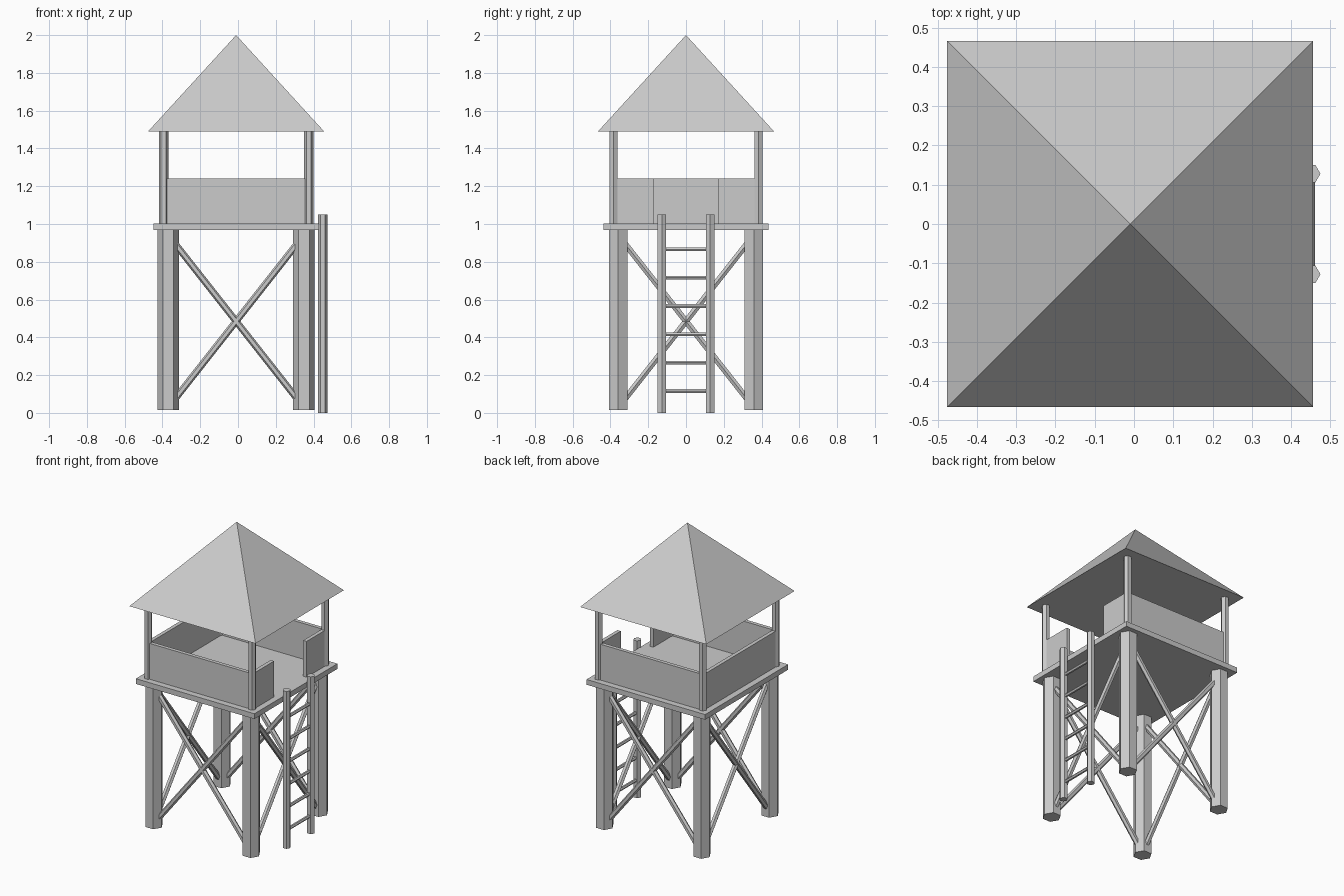
import bpy, bmesh, math
from mathutils import Vector, Matrix

if "Cube" in bpy.data.objects:
    bpy.data.objects.remove(bpy.data.objects["Cube"])

CX = -0.01  # tower centre; the ladder balances it on the right


def finish(name, bm):
    me = bpy.data.meshes.new(name)
    bm.to_mesh(me)
    bm.free()
    ob = bpy.data.objects.new(name, me)
    bpy.context.collection.objects.link(ob)
    return ob


def rod(name, a, b, r):
    """Six-sided rod from a to b, relative to the tower centre."""
    off = Vector((CX, 0, 0))
    a, b = Vector(a) + off, Vector(b) + off
    d = b - a
    rot = Vector((0, 0, 1)).rotation_difference(d).to_matrix().to_4x4()
    m = Matrix.Translation((a + b) / 2) @ rot @ Matrix.Rotation(math.radians(30), 4, 'Z')
    bm = bmesh.new()
    bmesh.ops.create_cone(bm, cap_ends=True, segments=6, radius1=r, radius2=r,
                          depth=d.length, matrix=m)
    return finish(name, bm)


def box(name, lo, hi):
    lo, hi = Vector(lo), Vector(hi)
    m = Matrix.Translation((lo + hi) / 2 + Vector((CX, 0, 0))) @ Matrix.Diagonal((*(hi - lo), 1))
    bm = bmesh.new()
    bmesh.ops.create_cube(bm, size=1, matrix=m)
    return finish(name, bm)


# Legs and roof posts at the four corners
for sx, nx in ((-1, "left"), (1, "right")):
    for sy, ny in ((-1, "front"), (1, "back")):
        L, P = 0.359, 0.384
        rod(f"{ny}_{nx}_leg", (sx * L, sy * L, 0.015), (sx * L, sy * L, 0.975), 0.057)
        rod(f"{ny}_{nx}_roof_post", (sx * P, sy * P, 0.995), (sx * P, sy * P, 1.495), 0.025)

# Crossed braces on all four sides
E, Z0, Z1 = 0.325, 0.072, 0.898
for s in (-1, 1):
    for t in (-1, 1):
        y = s * 0.359
        rod("brace_x", (-t * E, y, Z0), (t * E, y, Z1), 0.018)
        rod("brace_y", (y, -t * E, Z0), (y, t * E, Z1), 0.018)

# Platform
box("platform", (-0.438, -0.438, 0.968), (0.438, 0.438, 1.003))

# Railing walls, with an entrance gap on the ladder side
W, T, H, B, Z = 0.384, 0.0125, 0.365, 1.0, 1.242
box("front_wall", (-H, -W - T, B), (H, -W + T, Z))
box("back_wall", (-H, W - T, B), (H, W + T, Z))
box("left_wall", (-W - T, -H, B), (-W + T, H, Z))
box("right_wall_front", (W - T, -H, B), (W + T, -0.172, Z))
box("right_wall_back", (W - T, 0.172, B), (W + T, H, Z))

# Pyramid roof
bm = bmesh.new()
bmesh.ops.create_cone(bm, cap_ends=True, segments=4, radius1=0.466 * math.sqrt(2), radius2=0,
                      depth=0.51, matrix=Matrix.Translation((CX, 0, 1.745))
                      @ Matrix.Rotation(math.radians(45), 4, 'Z'))
bmesh.ops.remove_doubles(bm, verts=bm.verts, dist=1e-5)
finish("roof", bm)

# Ladder
LX = 0.459
for s in (-1, 1):
    rod("ladder_rail", (LX, s * 0.128, 0), (LX, s * 0.128, 1.05), 0.0255)
for i in range(6):
    z = 0.116 + 0.15 * i
    rod("ladder_rung", (LX, -0.128, z), (LX, 0.128, z), 0.011)
